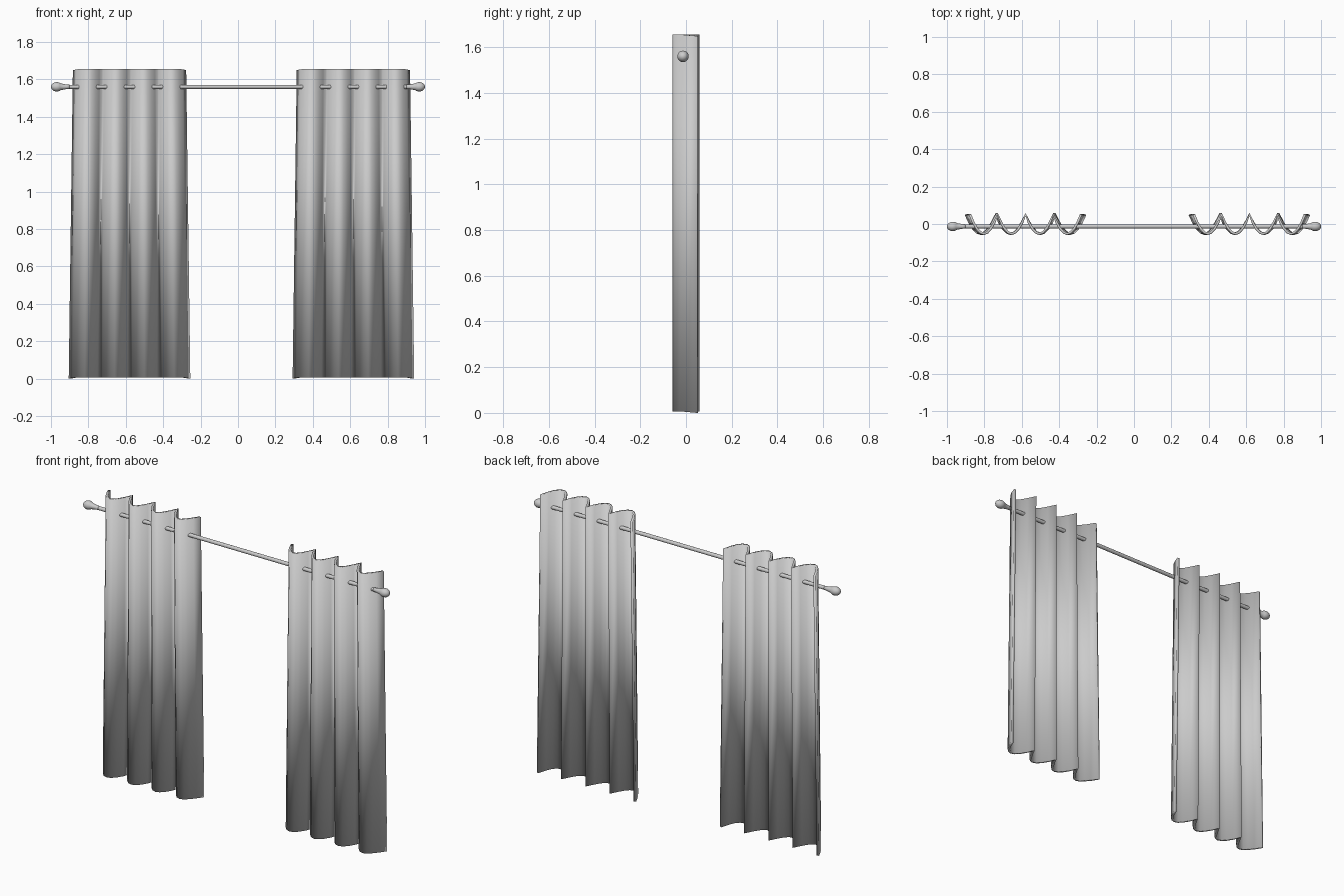
import bpy, bmesh, math
from mathutils import Vector

if "Cube" in bpy.data.objects:
    bpy.data.objects.remove(bpy.data.objects["Cube"])

ROD_Y, ROD_Z = -0.013, 1.56
FOLDS, STEPS = 4, 8
THICK = 0.013


def fold_line():
    """Centre line of the cloth: rounded fronts meeting in sharp back ridges."""
    pts = []
    for i in range(FOLDS * STEPS + 1):
        u = i / STEPS
        s = abs((u % 1.0) * 2 - 1)
        x = (u / FOLDS - 0.5) * 0.594
        pts.append(Vector((x, -0.0525 + 0.1035 * s ** 1.93)))
    return pts


def offset(pts, d):
    """Shift the line sideways, with a limited miter at the ridges."""
    out = []
    for i, p in enumerate(pts):
        a = (p - pts[i - 1]).normalized() if i > 0 else None
        b = (pts[i + 1] - p).normalized() if i < len(pts) - 1 else None
        a, b = a or b, b or a
        t = (a + b).normalized()
        n = Vector((-t.y, t.x))
        miter = min(1.25, 1 / max(0.1, t.dot(a)))
        out.append(p + n * d * miter)
    return out


def curtain(name, cx):
    line = fold_line()
    front, back = offset(line, -THICK / 2), offset(line, THICK / 2)
    bm = bmesh.new()

    def row(pts, z, flare):
        last = len(pts) - 1
        vs = []
        for i, p in enumerate(pts):
            drop = {0: 0.007, 1: 0.003}.get(min(i, last - i), 0)
            vs.append(bm.verts.new((cx + p.x * flare, p.y, z - drop)))
        return vs

    ft, bt = row(front, 1.656, 1.0), row(back, 1.656, 1.0)
    fb, bb = row(front, 0.007, 1.073), row(back, 0.007, 1.073)
    # front, back, top hem and bottom hem
    for lo, hi in ((fb, ft), (ft, bt), (bt, bb), (bb, fb)):
        for i in range(len(lo) - 1):
            bm.faces.new((lo[i], lo[i + 1], hi[i + 1], hi[i]))
    # side hems
    for i in (0, -1):
        bm.faces.new((fb[i], ft[i], bt[i], bb[i]))
    bmesh.ops.recalc_face_normals(bm, faces=bm.faces)
    finish(bm, name)


def lathe_x(name, profile, segs=20):
    """Turn an (x, radius) profile round the rod axis."""
    bm = bmesh.new()
    vs = [bm.verts.new((x, ROD_Y, ROD_Z + r)) for x, r in profile]
    es = [bm.edges.new(pair) for pair in zip(vs, vs[1:])]
    bmesh.ops.spin(bm, geom=vs + es, cent=(0, ROD_Y, ROD_Z), axis=(1, 0, 0),
                   angle=math.tau, steps=segs)
    bmesh.ops.remove_doubles(bm, verts=bm.verts, dist=1e-5)
    bmesh.ops.recalc_face_normals(bm, faces=bm.faces)
    finish(bm, name)


def finish(bm, name):
    me = bpy.data.meshes.new(name)
    bm.to_mesh(me)
    bm.free()
    for f in me.polygons:
        f.use_smooth = True
    bpy.context.collection.objects.link(bpy.data.objects.new(name, me))


# two hanging panels
curtain("left_curtain", -0.58)
curtain("right_curtain", 0.617)

# rod
lathe_x("rod", [(-0.93, 0.011), (0.93, 0.011)])

# ball finials with a tapered neck
ball = [(0.969 + 0.031 * math.cos(a), 0.025 * math.sin(a))
        for a in (math.radians(15 * k) for k in range(10))]
ball += [(0.932, 0.015), (0.915, 0.012), (0.90, 0.0115), (0.90, 0.0)]
for name, side in (("left_finial", -1), ("right_finial", 1)):
    lathe_x(name, [(side * x, r) for x, r in ball])
